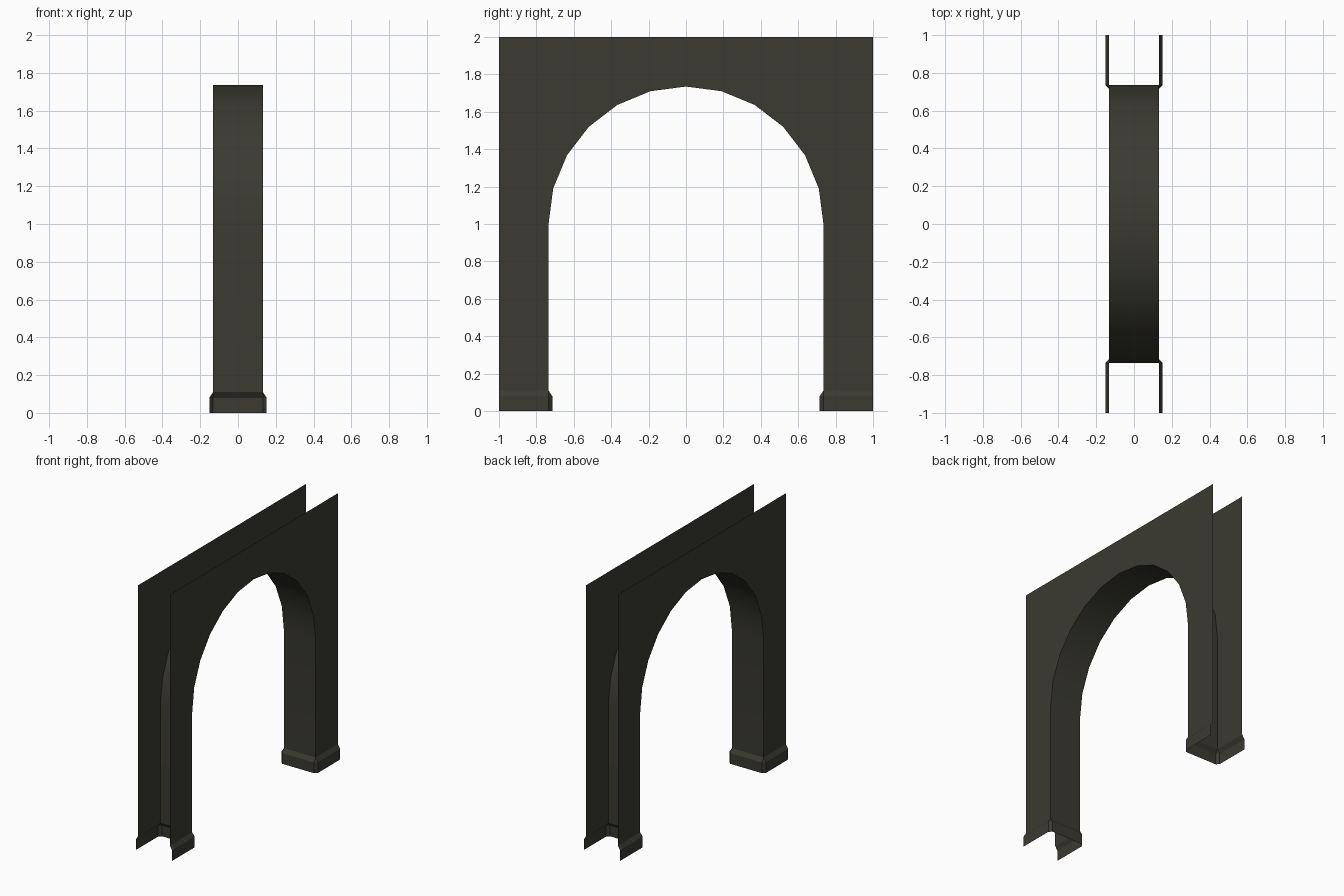
import bpy, math

if "Cube" in bpy.data.objects:
    bpy.data.objects.remove(bpy.data.objects["Cube"])

W = 0.132      # half thickness of the wall
R = 0.735      # half width of the opening and arch radius
SPRING = 1.0   # height where the arch starts
SKIRT_Z = 0.11 # top of the foot skirting
OUT = 0.02     # how far the skirting stands out

mat = bpy.data.materials.new("dark_stone")
mat.diffuse_color = (0.043, 0.042, 0.031, 1)
mat.use_nodes = True
mat.node_tree.nodes["Principled BSDF"].inputs["Base Color"].default_value = mat.diffuse_color


def make(name, verts, faces, smooth=False):
    me = bpy.data.meshes.new(name)
    me.from_pydata(verts, [], faces)
    me.materials.append(mat)
    ob = bpy.data.objects.new(name, me)
    bpy.context.collection.objects.link(ob)
    if smooth:
        for p in me.polygons:
            p.use_smooth = True
    return ob


# Opening profile in (y, z), from one foot over the arch to the other
arch = [(-R, SKIRT_Z)]
for i in range(13):
    a = math.pi - math.radians(15 * i)
    arch.append((R * math.cos(a), SPRING + R * math.sin(a)))
arch.append((R, SKIRT_Z))

# Two flat wall panels, open at the top and the ends
outline = [(1, SKIRT_Z), (1, 2), (-1, 2), (-1, SKIRT_Z)] + arch
for name, s in (("wall_panel_right", 1), ("wall_panel_left", -1)):
    face = list(range(len(outline)))
    make(name, [(s * W, y, z) for y, z in outline], [face if s > 0 else face[::-1]])

# Lining of the opening
n = len(arch)
verts = [(W, y, z) for y, z in arch] + [(-W, y, z) for y, z in arch]
make("arch_lining", verts, [(i, n + i, n + i + 1, i + 1) for i in range(n - 1)], True)

# Skirting around each foot, with chamfered corners and a sloped top
half_in = [(W, 1), (W, R), (W, R)]
half_out = [(W + OUT, 1), (W + OUT, R), (W, R - OUT)]


def ring(half):
    return half + [(-x, y) for x, y in reversed(half)]


inner, outer = ring(half_in), ring(half_out)
for name, s in (("foot_skirting_back", 1), ("foot_skirting_front", -1)):
    verts = []
    for path, z in ((outer, 0), (outer, 0.08), (inner, SKIRT_Z)):
        verts += [(x, s * y, z) for x, y in path]
    faces = []
    for row in range(2):
        for i in range(5):
            a = row * 6 + i
            f = [a, a + 6, a + 7, a + 1]
            if row == 1 and i in (1, 3):   # corner facet closes to a point
                f = [a, a + 6, a + 1]
            faces.append(f if s > 0 else f[::-1])
    make(name, verts, faces)
